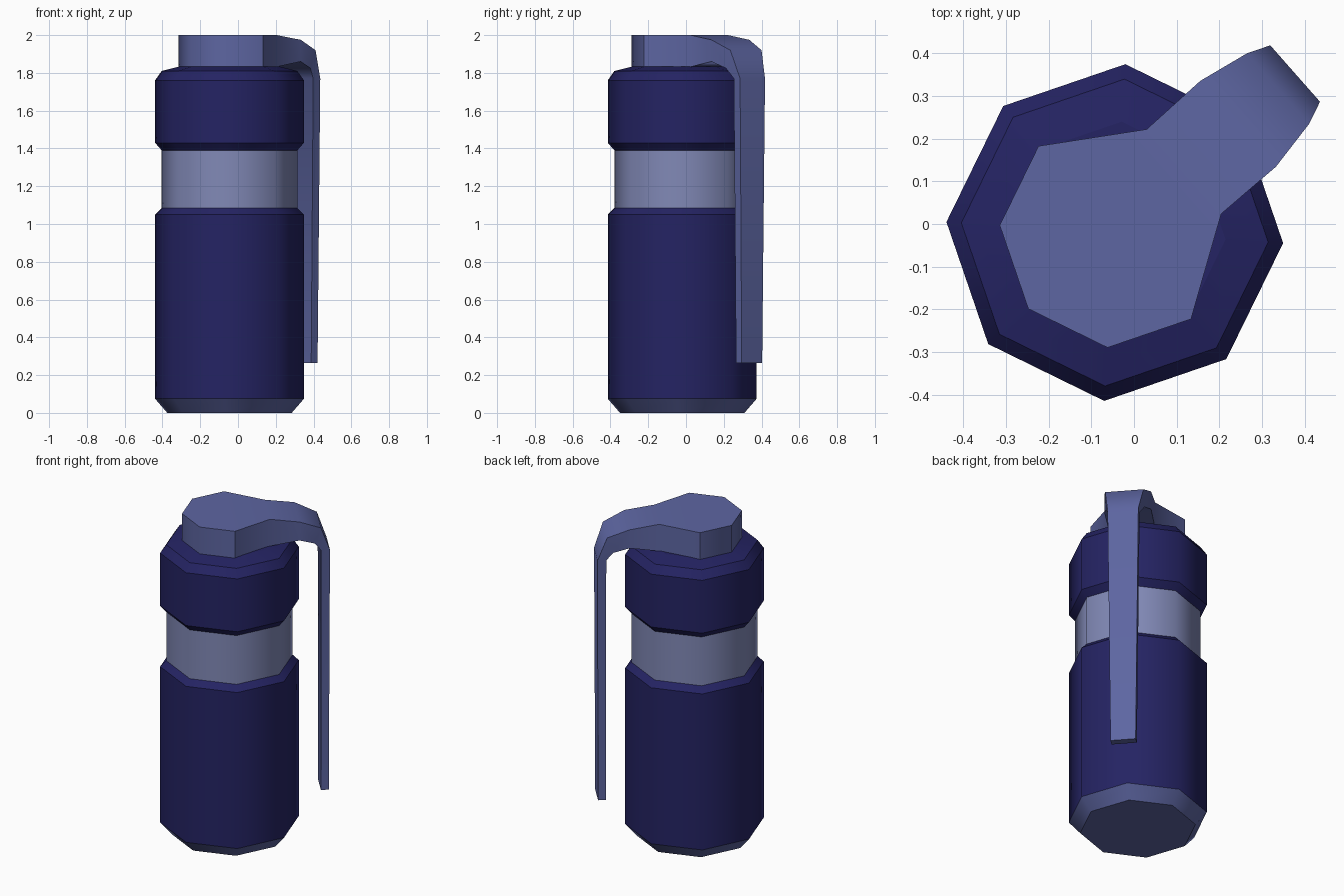
import bpy, bmesh, math

if "Cube" in bpy.data.objects:
    bpy.data.objects.remove(bpy.data.objects["Cube"])

CX, CY, ANG = -0.045, -0.02, math.radians(41.4)


def mat(name, rgb):
    m = bpy.data.materials.new(name)
    m.diffuse_color = (*rgb, 1)
    m.use_nodes = True
    m.node_tree.nodes["Principled BSDF"].inputs["Base Color"].default_value = m.diffuse_color
    return m


NAVY = mat("navy", (0.018, 0.017, 0.125))
STEEL = mat("steel_blue", (0.11, 0.132, 0.36))
PALE = mat("pale_blue", (0.22, 0.25, 0.47))


def place(u, v, z):
    """Local frame: u points along the lever, v across it."""
    c, s = math.cos(ANG), math.sin(ANG)
    return (CX + u * c - v * s, CY + u * s + v * c, z)


def finish(bm, name, mats):
    bmesh.ops.recalc_face_normals(bm, faces=bm.faces)
    me = bpy.data.meshes.new(name)
    bm.to_mesh(me)
    bm.free()
    for m in mats:
        me.materials.append(m)
    ob = bpy.data.objects.new(name, me)
    bpy.context.collection.objects.link(ob)
    return ob


# eight-sided body, one ring per profile point (radius, height)
profile = [(0.33, 0), (0.395, 0.075), (0.395, 1.05), (0.36, 1.085), (0.36, 1.39),
           (0.395, 1.43), (0.395, 1.76), (0.36, 1.81), (0.26, 1.835)]
bm = bmesh.new()
rings = []
for r, z in profile:
    rings.append([bm.verts.new(place(r * math.cos(k * math.pi / 4),
                                     r * math.sin(k * math.pi / 4), z)) for k in range(8)])
for i, (a, b) in enumerate(zip(rings, rings[1:])):
    for k in range(8):
        f = bm.faces.new((a[k], a[(k + 1) % 8], b[(k + 1) % 8], b[k]))
        f.smooth = True
        f.material_index = 1 if i == 0 else 2 if i == 3 else 0
bm.faces.new(rings[0]).material_index = 1
bm.faces.new(rings[-1])
# ring edges stay crisp, upright edges are smooth
for e in bm.edges:
    e.smooth = abs(e.verts[0].co.z - e.verts[1].co.z) > 0.001
finish(bm, "body", [NAVY, STEEL, PALE])

# cap and lever in one piece: (u, z, half width) along outer and inner sides
outer = [(0.216, 2.0, 0.132), (0.385, 1.975, 0.134), (0.51, 1.92, 0.11),
         (0.563, 1.77, 0.088), (0.558, 0.265, 0.072)]
inner = [(0.216, 1.832, 0.132), (0.385, 1.86, 0.134), (0.474, 1.825, 0.11),
         (0.513, 1.77, 0.088), (0.513, 0.265, 0.072)]
bm = bmesh.new()


def pairs(path):
    return [[bm.verts.new(place(u, s * w, z)) for s in (1, -1)] for u, z, w in path]


out, inn = pairs(outer), pairs(inner)
for i in range(4):
    o0, o1, n0, n1 = out[i], out[i + 1], inn[i], inn[i + 1]
    bm.faces.new((o0[0], o0[1], o1[1], o1[0]))
    bm.faces.new((n0[0], n0[1], n1[1], n1[0]))
    for s in (0, 1):
        bm.faces.new((o0[s], o1[s], n1[s], n0[s]))
bm.faces.new((out[4][0], out[4][1], inn[4][1], inn[4][0]))


def cap_ring(z, first, last):
    arc = [bm.verts.new(place(0.27 * math.cos(k * math.pi / 4),
                              0.27 * math.sin(k * math.pi / 4), z)) for k in range(2, 7)]
    return [first] + arc + [last]


top = cap_ring(2.0, *out[0])
low = cap_ring(1.832, *inn[0])
bm.faces.new(top)
bm.faces.new(low)
for k in range(6):
    bm.faces.new((low[k], low[k + 1], top[k + 1], top[k]))
lever = finish(bm, "cap_and_lever", [STEEL])
bpy.context.view_layer.objects.active = lever
lever.select_set(True)
bpy.ops.object.shade_smooth_by_angle(angle=math.radians(50))
